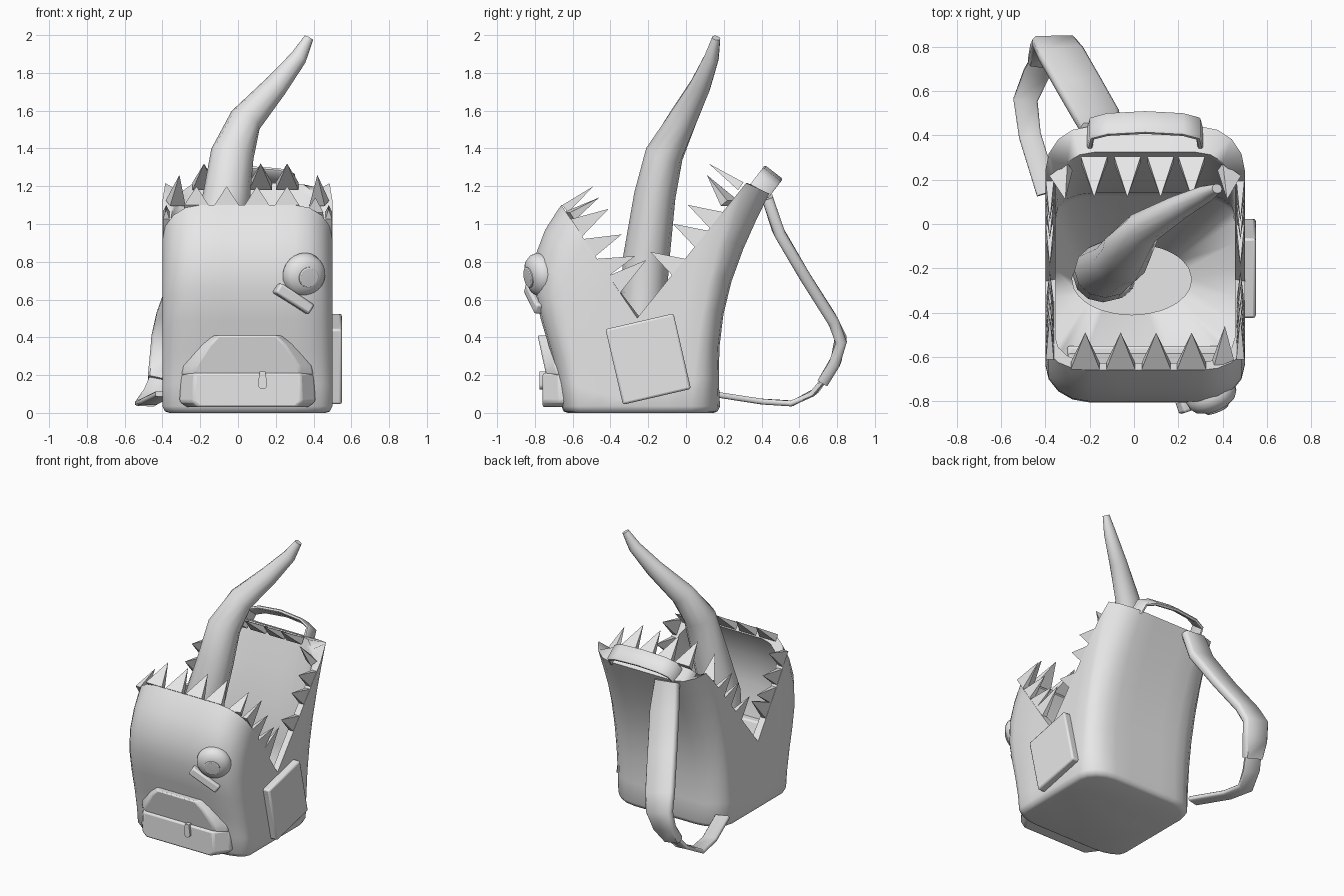
import bpy, bmesh, math
from mathutils import Vector, Matrix

cube = bpy.data.objects.get("Cube")
if cube:
    bpy.data.objects.remove(cube)

grey = bpy.data.materials.new("plain_grey")
grey.use_nodes = True
grey.diffuse_color = (0.8, 0.8, 0.8, 1)
grey.node_tree.nodes["Principled BSDF"].inputs["Base Color"].default_value = (0.8, 0.8, 0.8, 1)


def finish(name, bm, smooth=40, bevel=0):
    bmesh.ops.recalc_face_normals(bm, faces=bm.faces)
    mesh = bpy.data.meshes.new(name)
    bm.to_mesh(mesh)
    bm.free()
    mesh.materials.append(grey)
    obj = bpy.data.objects.new(name, mesh)
    bpy.context.collection.objects.link(obj)
    if bevel:
        mod = obj.modifiers.new("soft_edges", "BEVEL")
        mod.width, mod.segments = bevel, 2
    if smooth:
        bpy.ops.object.select_all(action="DESELECT")
        obj.select_set(True)
        bpy.context.view_layer.objects.active = obj
        bpy.ops.object.shade_smooth_by_angle(angle=math.radians(smooth))
    return obj


def loft(name, rings, smooth=40, bevel=0):
    """Skin closed rings of equal length and cap both ends."""
    bm = bmesh.new()
    rows = [[bm.verts.new(p) for p in ring] for ring in rings]
    n = len(rows[0])
    for a, b in zip(rows, rows[1:]):
        for i in range(n):
            j = (i + 1) % n
            bm.faces.new((a[i], a[j], b[j], b[i]))
    bm.faces.new(rows[0])
    bm.faces.new(rows[-1])
    return finish(name, bm, smooth, bevel)


def tangents(path):
    last = len(path) - 1
    return [(path[min(i + 1, last)] - path[max(i - 1, 0)]).normalized() for i in range(last + 1)]


def band(name, points, widths, across, thick):
    """Flat strap along a path, with its width lying along the given direction."""
    path = [Vector(p) for p in points]
    rings = []
    for p, t, w in zip(path, tangents(path), widths):
        side = Vector(across)
        side = (side - t * side.dot(t)).normalized()
        up = t.cross(side)
        rings.append([p + side * a * w / 2 + up * b * thick / 2
                      for a, b in ((-1, -.5), (-.85, -1), (.85, -1), (1, -.5),
                                   (1, .5), (.85, 1), (-.85, 1), (-1, .5))])
    return loft(name, rings, 50)


# Bag body: outer wall, rim, lining and throat hole in one skin
def unit_outline():
    sides = [-.78, -.52, -.27, .02, .34, .64]
    ends = [-.56, -.28, 0, .28, .56]
    pts = []

    def corner(cx, cy, start):
        flat = .64 if cy > 0 else .78
        for k in (1, 2, 3):
            a = math.radians(start + k * 22.5)
            pts.append((cx * .56 + .44 * math.cos(a), cy * flat + (1 - flat) * math.sin(a)))
    pts.extend((1, t) for t in sides)
    corner(1, 1, 0)
    pts.extend((t, 1) for t in reversed(ends))
    corner(-1, 1, 90)
    pts.extend((-1, t) for t in reversed(sides))
    corner(-1, -1, 180)
    pts.extend((t, -1) for t in ends)
    corner(1, -1, 270)
    return pts


def rim_height(y):
    slope = 1.5 * (-.26 - y) if y < -.26 else 1.24 * (y + .26)
    return min(.5 + slope, 1.23 - .5 * (y - .3))


def wall(sx, sy, v, lining=False):
    if lining:
        sx, sy = sx * .9, sy * (.87 - .08 * v if sy > 0 else .94)
    low, high = -.24 + sy * .42, -.11 + sy * .55
    if sy < 0:
        shift = .15 * sy * sy * math.sin(math.pi * v ** 1.7)
    else:
        shift = .1 * sy * sy * math.sin(math.pi * v)
    return (.05 + sx * .45, low + (high - low) * v - shift, rim_height(high) * v)


outline = unit_outline()
rings = [[wall(x * s, y * s, 0)[:2] + (z,) for x, y in outline]
         for s, z in ((.92, 0), (.97, .008), (1, .035))]
rings += [[wall(x, y, v) for x, y in outline] for v in (.15, .3, .45, .6, .75, .88, .97, 1)]
rings += [[wall(x, y, v, True) for x, y in outline] for v in (1, .96, .8, .6, .4, .22)]
angles = [math.atan2(y, x) for x, y in outline]
for z in (.1, .05):
    rings.append([(-.01 + .27 * math.cos(a), -.25 + .16 * math.sin(a), z) for a in angles])
loft("bag_body", rings, 65)

# Tongue
spine = [(-.11, -.24, .05, .12), (-.14, -.235, .45, .135), (-.13, -.21, .82, .14),
         (-.06, -.165, 1.15, .125), (-.03, -.115, 1.37, .115), (.04, -.02, 1.55, .088),
         (.2, .075, 1.73, .064), (.32, .135, 1.88, .045), (.375, .16, 1.985, .025)]
path = [Vector(p[:3]) for p in spine]
rings = []
for p, t, row in zip(path, tangents(path), spine):
    depth = Vector((0, 1, 0))
    depth = (depth - t * depth.dot(t)).normalized()
    side = depth.cross(t)
    rings.append([p + (side * math.cos(a) + depth * .88 * math.sin(a)) * row[3]
                  for a in (math.tau * k / 12 for k in range(12))])
loft("tongue", rings, 60)

# Teeth: flat-sided pyramids around the rim
bm = bmesh.new()


def tooth(base, tip, along, half=.06, thick=.025):
    base, tip, along = Vector(base), Vector(tip), Vector(along).normalized()
    out = (tip - base).cross(along).normalized() * thick
    foot = [bm.verts.new(base + o) for o in
            (along * half + out, out - along * half, -along * half - out, along * half - out)]
    top = bm.verts.new(tip)
    bm.faces.new(foot)
    for i in range(4):
        bm.faces.new((foot[i], foot[(i + 1) % 4], top))


for x in (-.22, -.06, .1, .26):
    tooth((x, -.64, 1.08), (x, -.49, 1.2), (1, 0, 0), .065)
tooth((.4, -.62, 1.04), (.41, -.46, 1.14), (1, .4, 0), .05)
for x in (-.18, -.03, .12, .26):
    tooth((x, .29, 1.2), (x, .12, 1.32), (1, 0, 0))
for x, lean, turn in ((-.33, .02, .7), (.43, -.01, -.7)):
    tooth((x, .23, 1.11), (x + lean, .11, 1.26), (1, turn, 0), .05)
for s in (-1, 1):
    x = .05 + s * .43
    for y, rise in ((-.58, .1), (-.51, .07), (-.44, .06), (-.38, .13)):
        z = rim_height(y)
        tooth((x, y, z), (x, y + .17, z + rise), (0, -.4, .6), .055, .018)
    for y in (-.04, .08, .16):
        z = rim_height(y)
        tooth((x, y, z), (x, y - .15, z + .08), (0, .63, .78), .055, .018)
finish("teeth", bm, 0)

# Carry handle arching over the back rim
arch = [(-.2, -.02), (-.19, .05), (-.12, .08), (.05, .095), (.22, .08), (.29, .05), (.3, -.02)]
band("carry_handle", [(x, .4 + .61 * u, 1.19 + .79 * u) for x, u in arch],
     [.12] * 7, (0, .79, -.61), .025)

# Shoulder strap: wide padded upper part and narrow lower webbing
band("shoulder_strap", [(-.15, .43, 1.14), (-.17, .49, .96), (-.25, .63, .72), (-.33, .77, .5),
                        (-.36, .82, .39), (-.38, .79, .27), (-.41, .73, .17)],
     [.18, .21, .21, .21, .2, .18, .14], (1, 0, 0), .06)
band("strap_webbing", [(-.4, .75, .2), (-.44, .68, .11), (-.49, .56, .05),
                       (-.47, .4, .06), (-.39, .14, .1)], [.12, .12, .11, .1, .1], (1, 0, 0), .03)


# Front pocket with its flap, edges sloping back around the bag's corners
def front_plate(name, shape, front, back, slope, bevel):
    def ring(depth, squeeze=1):
        return [(.05 + (x - .05) * squeeze, depth(z), z) for x, z in shape]
    return loft(name, [ring(back), ring(lambda z: front(z) + slope), ring(front, .8)], 30, bevel)


pocket = [(-.3, .21), (-.31, .06), (-.27, .03), (.37, .03), (.41, .06), (.4, .21)]
front_plate("front_pocket", pocket, lambda z: -.76, lambda z: -.55, .09, .012)
flap = [(-.3, .2), (-.29, .25), (-.2, .36), (-.14, .41), (.24, .41), (.3, .36), (.39, .25), (.4, .2)]
front_plate("pocket_flap", flap, lambda z: -.74 - .22 * (z - .2), lambda z: -.58 - .4 * (z - .2), .06, .01)
pull = [(.13 + .025 * math.cos(a), .15 + .025 * math.sin(a))
        for a in (math.radians(d) for d in range(180, 361, 30))]
loft("zip_pull", [[(x, y, z) for x, z in pull + [(.145, .22), (.115, .22)]] for y in (-.73, -.775)])


# Tilted box helper for the side pocket and eyelid
def box(name, size, matrix, bevel):
    bm = bmesh.new()
    bmesh.ops.create_cube(bm, size=1, matrix=matrix @ Matrix.Diagonal((*size, 1)))
    return finish(name, bm, 30, bevel)


box("side_pocket", (.08, .37, .41),
    Matrix.Translation((.51, -.2, .285)) @ Matrix.Rotation(math.radians(13), 4, "X"), .012)

# Eye: domed ball with a raised iris, turned slightly outward and down
facing = Vector((.38, -.92, -.2)).to_track_quat("Z", "Y").to_matrix().to_4x4()
eye = Matrix.Translation((.35, -.775, .73)) @ facing


def lathe(name, profile):
    loft(name, [[eye @ Vector((r * math.cos(a), r * math.sin(a), h))
                 for a in (math.tau * k / 24 for k in range(24))] for r, h in profile], 35)


lathe("eyeball", [(.1, -.06), (.118, -.01), (.113, .02), (.095, .045), (.06, .062), (.02, .066)])
lathe("iris", [(.055, .05), (.055, .068), (.05, .072), (.02, .074)])
box("lower_eyelid", (.22, .09, .06),
    Matrix.Translation((.29, -.785, .605)) @ Matrix.Rotation(math.radians(18), 4, "Z")
    @ Matrix.Rotation(math.radians(32), 4, "Y"), .012)
